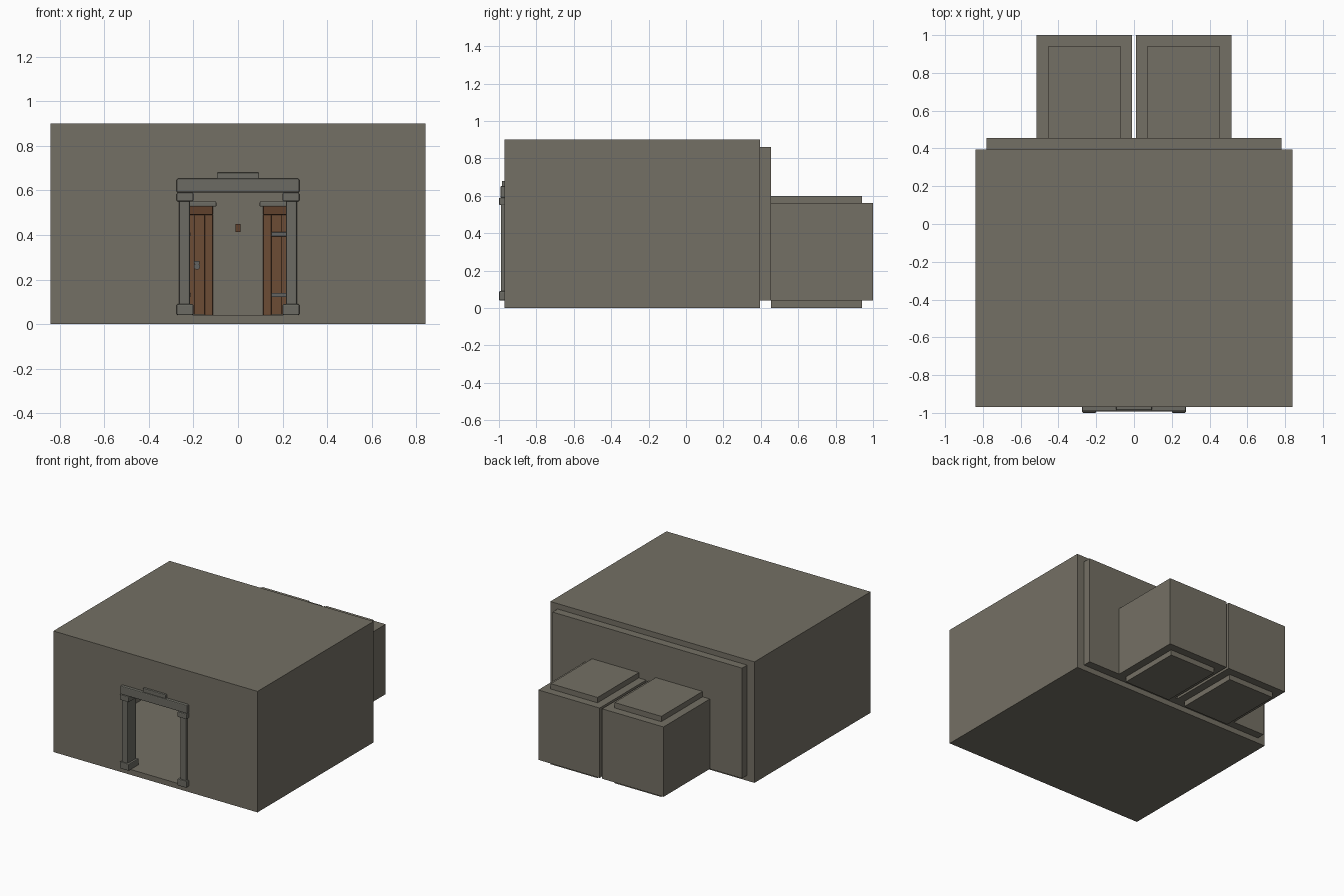
import bpy, math

if "Cube" in bpy.data.objects:
    bpy.data.objects.remove(bpy.data.objects["Cube"])


def material(name, r, g, b):
    m = bpy.data.materials.new(name)
    m.diffuse_color = (r, g, b, 1)
    m.use_nodes = True
    m.node_tree.nodes["Principled BSDF"].inputs["Base Color"].default_value = m.diffuse_color
    return m


STONE = material("wall_stone", 0.175, 0.162, 0.128)
TRIM = material("trim_stone", 0.150, 0.148, 0.125)
WOOD = material("door_wood", 0.150, 0.072, 0.036)
DARK = material("dark_wood", 0.115, 0.052, 0.025)
IRON = material("iron", 0.125, 0.125, 0.120)


def box(name, x0, x1, y0, y1, z0, z1, mat, bevel=0):
    """Axis-aligned box from its limits, with an optional small bevel."""
    bpy.ops.mesh.primitive_cube_add(
        size=1, location=((x0 + x1) / 2, (y0 + y1) / 2, (z0 + z1) / 2))
    ob = bpy.context.object
    ob.name = name
    ob.scale = (x1 - x0, y1 - y0, z1 - z0)
    bpy.ops.object.transform_apply(location=False, rotation=False, scale=True)
    ob.data.materials.append(mat)
    if bevel:
        b = ob.modifiers.new("bevel", 'BEVEL')
        b.width = bevel
        b.segments = 2
    return ob


def cut(ob, *limits):
    """Subtract a box from the object."""
    cutter = box("cutter", *limits, STONE)
    cutter.hide_render = True
    mod = ob.modifiers.new("cut", 'BOOLEAN')
    mod.operation = 'DIFFERENCE'
    mod.solver = 'EXACT'
    mod.object = cutter
    bpy.context.view_layer.objects.active = ob
    bpy.ops.object.modifier_apply(modifier=mod.name)
    bpy.data.objects.remove(cutter, do_unlink=True)


CELL = 0.2625   # x of each cell centre

# Main hall: hollow, open at the back, doorway at the front
hall = box("hall_shell", -0.84, 0.84, -0.97, 0.395, 0, 0.9, STONE)
cut(hall, -0.78, 0.78, -0.91, 0.45, 0.04, 0.86)
cut(hall, -0.225, 0.225, -1.1, -0.85, 0.04, 0.60)

# Back wall with an opening for each cell
back = box("back_wall", -0.78, 0.78, 0.395, 0.455, 0.04, 0.86, STONE)
for s in (-1, 1):
    cut(back, s * CELL - 0.13, s * CELL + 0.13, 0.3, 0.6, 0.041, 0.51)

# Entrance frame: pillars with bases and capitals, lintel and crown
for s, side in ((-1, "left"), (1, "right")):
    def part(name, xa, xb, y0, y1, z0, z1, bev):
        a, b = sorted((s * xa, s * xb))
        box(f"{side}_{name}", a, b, y0, y1, z0, z1, TRIM, bev)
    part("pillar_base", 0.2, 0.275, -1.0, -0.88, 0.04, 0.09, 0.006)
    part("pillar", 0.215, 0.265, -0.99, -0.89, 0.08, 0.56, 0.006)
    part("pillar_capital", 0.2, 0.275, -1.0, -0.88, 0.55, 0.59, 0.006)
box("entrance_lintel", -0.275, 0.275, -0.992, -0.888, 0.59, 0.652, TRIM, 0.006)
box("entrance_crown", -0.095, 0.095, -0.985, -0.895, 0.648, 0.68, TRIM, 0.005)

# Two cells behind, each with a plank door
for cx, side in ((-CELL, "left"), (CELL, "right")):
    walls = box(f"{side}_cell_walls", cx - 0.2525, cx + 0.2525,
                0.455, 1.0, 0.04, 0.56, STONE)
    cut(walls, cx - 0.1925, cx + 0.1925, 0.4, 0.94, 0, 0.6)
    for name, z in (("floor", 0), ("ceiling", 0.56)):
        box(f"{side}_cell_{name}", cx - 0.1925, cx + 0.1925,
            0.455, 0.94, z, z + 0.04, STONE)
    # Door frame
    for s in (-1, 1):
        a, b = sorted((cx + s * 0.1125, cx + s * 0.15))
        box(f"{side}_door_post", a, b, 0.375, 0.455, 0.04, 0.49, WOOD, 0.003)
    box(f"{side}_door_head", cx - 0.15, cx + 0.15, 0.372, 0.455,
        0.49, 0.53, DARK, 0.003)
    box(f"{side}_door_cornice", cx - 0.165, cx + 0.165, 0.36, 0.4,
        0.527, 0.55, TRIM, 0.004)
    # Planks
    for i in range(5):
        x = cx - 0.1125 + i * 0.045
        box(f"{side}_door_plank", x, x + 0.045, 0.395, 0.425,
            0.042, 0.49, WOOD, 0.003)
    # Strap hinges on the left edge, ring handle on the right
    for z in (0.13, 0.403):
        box(f"{side}_door_hinge", cx - 0.115, cx + 0.05, 0.385, 0.397,
            z - 0.009, z + 0.009, IRON, 0.002)
    box(f"{side}_handle_plate", cx + 0.065, cx + 0.09, 0.385, 0.397,
        0.27, 0.283, IRON)
    bpy.ops.mesh.primitive_cylinder_add(
        vertices=12, radius=0.014, depth=0.015,
        location=(cx + 0.078, 0.388, 0.258), rotation=(math.pi / 2, 0, 0))
    knob = bpy.context.object
    knob.name = f"{side}_door_knob"
    knob.data.materials.append(IRON)

# Small wooden block on the back wall between the doors
box("wall_block", -0.012, 0.012, 0.37, 0.397, 0.412, 0.45, DARK, 0.002)
